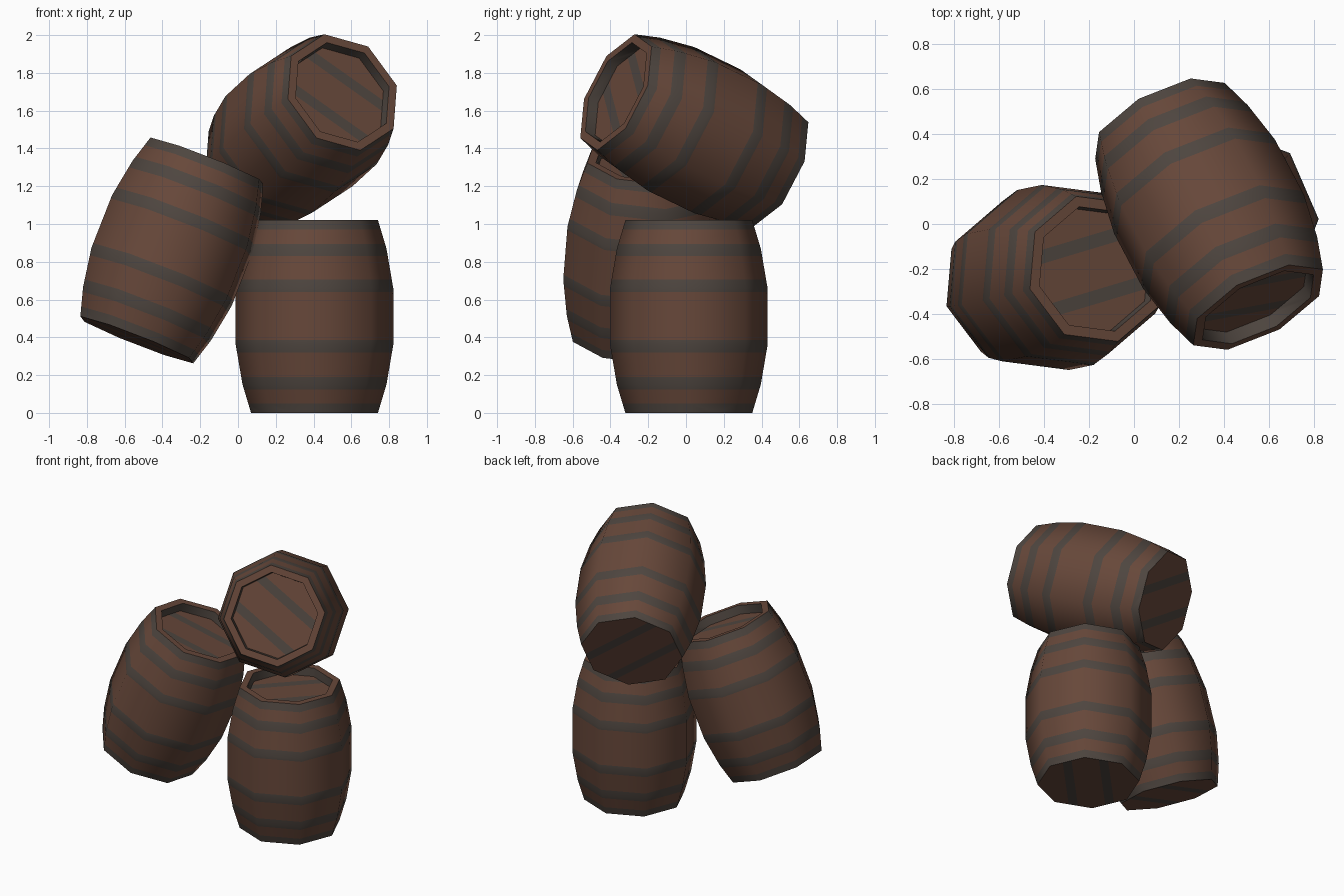
import bpy, bmesh, math
from mathutils import Vector, Matrix

if "Cube" in bpy.data.objects:
    bpy.data.objects.remove(bpy.data.objects["Cube"])


def material(name, rgb):
    m = bpy.data.materials.new(name)
    m.diffuse_color = (*rgb, 1)
    m.use_nodes = True
    m.node_tree.nodes["Principled BSDF"].inputs["Base Color"].default_value = m.diffuse_color
    return m


MATS = [material("brown_wood", (0.135, 0.064, 0.042)),
        material("grey_band", (0.076, 0.060, 0.050))]
SIDES = 8
HEIGHT = 1.02
KNOTS = [(0, .336), (.15, .381), (.36, .417), (.66, .417), (.87, .381), (HEIGHT, .336)]
BANDS = [(0, .05), (.125, .19), (.32, .385), (.64, .705), (.83, .895), (.97, HEIGHT)]


def radius(z):
    for (z0, r0), (z1, r1) in zip(KNOTS, KNOTS[1:]):
        if z <= z1:
            return r0 + (r1 - r0) * (z - z0) / (z1 - z0)
    return KNOTS[-1][1]


def ring(bm, r, z):
    return [bm.verts.new((r * math.cos(i * math.tau / SIDES),
                          r * math.sin(i * math.tau / SIDES), z - HEIGHT / 2))
            for i in range(SIDES)]


def barrel(name, centre, axis, ref):
    bm = bmesh.new()
    # staves and painted bands
    zs = sorted({z for z, _ in KNOTS} | {z for b in BANDS for z in b})
    path = [(radius(z), z) for z in zs]
    mats = [int(any(a <= (p + q) / 2 <= b for a, b in BANDS)) for p, q in zip(zs, zs[1:])]
    # rim and inner wall of the recessed lid
    path += [(.288, HEIGHT), (.283, HEIGHT - .06)]
    mats += [0, 1]
    rings = [ring(bm, r, z) for r, z in path]
    for k, mat in enumerate(mats):
        for i in range(SIDES):
            j = (i + 1) % SIDES
            f = bm.faces.new((rings[k][i], rings[k][j], rings[k + 1][j], rings[k + 1][i]))
            f.material_index = mat
    # flat base and lid, each crossed by two stripes
    caps = [bm.faces.new(rings[0][::-1]), bm.faces.new(rings[-1])]
    for cap in caps:
        faces = [cap]
        for y in (-.15, -.09, .09, .15):
            geom = list({g for f in faces for g in [f, *f.edges, *f.verts]})
            out = bmesh.ops.bisect_plane(bm, geom=geom, plane_co=(0, y, 0), plane_no=(0, 1, 0))
            faces = [g for g in out["geom"] if isinstance(g, bmesh.types.BMFace)]
        for f in faces:
            f.material_index = int(.09 < abs(f.calc_center_median().y) < .15)
    # smooth round the body, sharp at the rims
    for f in bm.faces:
        f.smooth = True
    for e in bm.edges:
        e.smooth = e.calc_face_angle(0) < 0.9
    me = bpy.data.meshes.new(name)
    bm.to_mesh(me)
    bm.free()
    for m in MATS:
        me.materials.append(m)
    ob = bpy.data.objects.new(name, me)
    bpy.context.collection.objects.link(ob)
    # place: local z along axis, first corner towards ref
    w = Vector(axis).normalized()
    u = Vector(ref)
    u = (u - w * u.dot(w)).normalized()
    v = w.cross(u)
    ob.matrix_world = Matrix.Translation(centre) @ Matrix((u, v, w)).transposed().to_4x4()


barrel("upright_barrel", (.405, .015, .51), (0, 0, 1), (.695, .719, 0))
barrel("leaning_barrel", (-.35, -.238, .86), (.365, .075, .93), (.30, .09, -.12))
barrel("top_barrel", (.334, .044, 1.497), (.218, -.414, .2), (-.29, -.052, .204))
